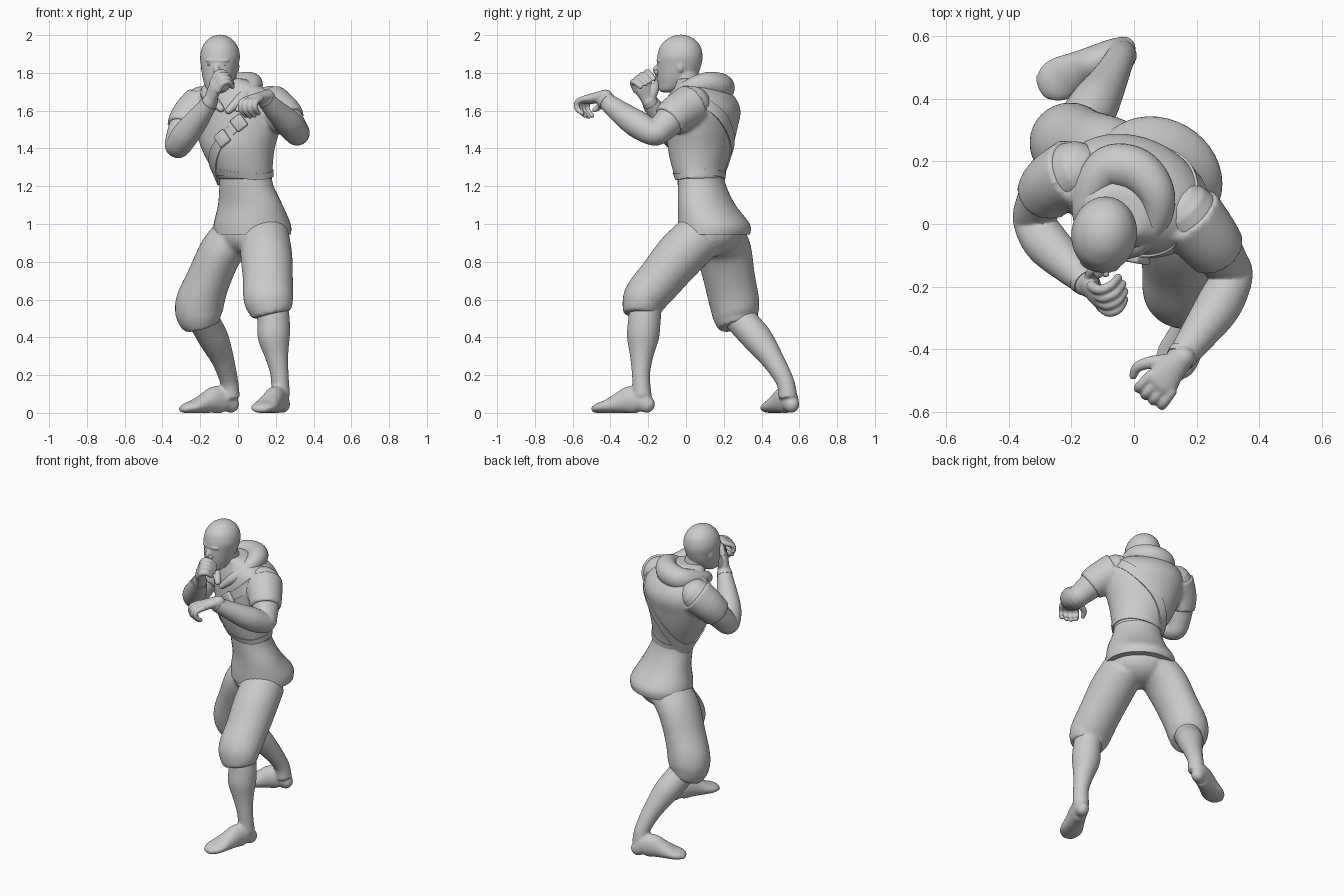
import bpy, bmesh, math
from mathutils import Vector, Matrix

if "Cube" in bpy.data.objects:
    bpy.data.objects.remove(bpy.data.objects["Cube"])

SIDES = 28


def spline(rows, n=6):
    """Catmull-Rom samples through rows of numbers."""
    out = []
    for i in range(len(rows) - 1):
        p = [rows[max(0, min(len(rows) - 1, i + k))] for k in (-1, 0, 1, 2)]
        for j in range(n):
            t = j / n
            out.append([0.5 * (2 * b + (c - a) * t + (2 * a - 5 * b + 4 * c - d) * t * t
                               + (3 * b - a - 3 * c + d) * t ** 3) for a, b, c, d in zip(*p)])
    return out + [list(rows[-1])]


def finish(name, bm, angle=50):
    bmesh.ops.recalc_face_normals(bm, faces=bm.faces[:])
    me = bpy.data.meshes.new(name)
    bm.to_mesh(me)
    bm.free()
    me.polygons.foreach_set("use_smooth", [True] * len(me.polygons))
    me.set_sharp_from_angle(angle=math.radians(angle))
    ob = bpy.data.objects.new(name, me)
    bpy.context.collection.objects.link(ob)
    return ob


def skin(name, rings, closed=False, floor=False):
    """Bridge rings of points into a surface, capping open ends."""
    bm = bmesh.new()
    vs = [[bm.verts.new((p[0], p[1], max(p[2], 0.0) if floor else p[2])) for p in r] for r in rings]
    m = len(rings[0])
    for i in range(len(vs) if closed else len(vs) - 1):
        a, b = vs[i], vs[(i + 1) % len(vs)]
        for k in range(m):
            bm.faces.new((a[k], a[(k + 1) % m], b[(k + 1) % m], b[k]))
    if not closed:
        bm.faces.new(vs[0])
        bm.faces.new(vs[-1])
    return finish(name, bm)


def fuse(name, parts, voxel, smooth=4):
    """Melt overlapping parts into one smooth skin."""
    bm = bmesh.new()
    for ob in parts:
        me = ob.data
        me.transform(ob.matrix_basis)
        bm.from_mesh(me)
        bpy.data.objects.remove(ob)
    ob = finish(name, bm, 180)
    mod = ob.modifiers.new("melt", 'REMESH')
    mod.mode, mod.voxel_size, mod.use_smooth_shade = 'VOXEL', voxel, True
    mod = ob.modifiers.new("soften", 'SMOOTH')
    mod.factor, mod.iterations = .5, smooth
    return ob


def tube(name, rows, ref=(0, 1, 0), sides=SIDES, n=6, dome=False, floor=False):
    """Limb along rows (x, y, z, radius across, radius along ref)."""
    s = spline([r if len(r) == 5 else (*r, r[-1]) for r in rows], n)
    rings = []
    for i, r in enumerate(s):
        t = (Vector(s[min(i + 1, len(s) - 1)][:3]) - Vector(s[max(i - 1, 0)][:3])).normalized()
        u = Vector(ref).cross(t).normalized()
        v = t.cross(u)
        steps = [(0, 1)]
        if dome and i in (0, len(s) - 1):
            steps = [(math.sin(q), math.cos(q)) for q in (0, 0.4, 0.8, 1.2, 1.5)]
            if i == 0:
                steps = [(-a, b) for a, b in reversed(steps)]
        for off, k in steps:
            c = Vector(r[:3]) + t * off * min(r[3], r[4])
            rings.append([c + u * math.cos(w) * r[3] * k + v * math.sin(w) * r[4] * k
                          for w in (2 * math.pi * j / sides for j in range(sides))])
    return skin(name, rings, floor=floor)


def oval(row, th, grow=0.0):
    """Point on a horizontal section (z, cx, cy, a, b, yaw degrees)."""
    z, cx, cy, a, b, yaw = row
    q = math.radians(yaw)
    x, y = (a + grow) * math.cos(th), (b + grow) * math.sin(th)
    return Vector((cx + x * math.cos(q) - y * math.sin(q), cy + x * math.sin(q) + y * math.cos(q), z))


def stack(name, rows, n=6):
    return skin(name, [[oval(r, 2 * math.pi * k / 40) for k in range(40)] for r in spline(rows, n)])


def ball(name, loc, size, rot=(0, 0, 0)):
    bm = bmesh.new()
    bmesh.ops.create_uvsphere(bm, u_segments=20, v_segments=12, radius=1)
    ob = finish(name, bm)
    ob.location, ob.scale, ob.rotation_euler = loc, size, rot
    return ob


# Tunic skirt, and the fitted jacket with its short sleeves
stack("tunic_skirt", [(0.945, .075, .148, .212, .184, -30), (1.0, .075, .147, .210, .184, -30),
                      (1.1, .065, .110, .180, .142, -30), (1.2, .045, .085, .150, .122, -28),
                      (1.28, .035, .075, .142, .116, -25)])
CHEST = [(1.235, .04, .075, .149, .122, -24), (1.3, .02, .07, .168, .140, -24),
         (1.4, 0, .075, .200, .165, -24), (1.5, 0, .085, .230, .176, -24),
         (1.6, 0, .095, .245, .182, -24), (1.68, -.01, .085, .220, .155, -24),
         (1.735, -.03, .06, .150, .110, -22), (1.77, -.05, .03, .08, .08, -15)]
ARMS = {"right": [(-.19, .165, 1.63, .100), (-.262, .125, 1.56, .086), (-.308, .055, 1.46, .073),
                  (-.318, .005, 1.415, .067), (-.28, -.06, 1.47, .072), (-.21, -.13, 1.56, .060),
                  (-.145, -.195, 1.65, .040)],
        "left": [(.17, .03, 1.63, .102), (.237, -.05, 1.58, .090), (.292, -.125, 1.51, .074),
                 (.312, -.17, 1.482, .067), (.27, -.26, 1.53, .073), (.20, -.36, 1.60, .058),
                 (.14, -.44, 1.665, .042)]}
sleeves = [tube(arm + "_sleeve", [(*r[:3], r[3] + .013) for r in spline(rows[:3], 4)[:7]], ref=(1, 0, 0))
           for arm, rows in ARMS.items()]
fuse("jacket", [stack("torso", CHEST)] + sleeves, .011, 5)

# Bands that wrap the chest, with two pouches
FINE = spline(CHEST, 12)


def chest_at(th, z, grow):
    for a, b in zip(FINE, FINE[1:]):
        if a[0] <= z <= b[0]:
            t = (z - a[0]) / (b[0] - a[0])
            return oval([p + (q - p) * t for p, q in zip(a, b)], th, grow)
    return oval([z] + FINE[0][1:], th, grow)


def band(name, height, half, thick):
    rings = []
    for k in range(72):
        th = 2 * math.pi * k / 72
        rings.append([chest_at(th, height(th) + dz, g) for dz, g in
                      ((-half, -.01), (-half, thick), (half, thick), (half, -.01))])
    return skin(name, rings, closed=True)


def sash(th):
    return 1.46 + .22 * math.cos(th)


band("chest_sash", sash, .035, .007)
band("jacket_hem", lambda th: 1.262 + .012 * math.sin(2 * th), .016, .005)
for i, deg in enumerate((-70, -92)):
    th = math.radians(deg)
    bm = bmesh.new()
    bmesh.ops.create_cube(bm, size=1, matrix=Matrix.Diagonal((.068, .03, .075, 1)))
    bmesh.ops.bevel(bm, geom=bm.edges[:], offset=.008, segments=2, affect='EDGES', profile=.5)
    pouch = finish("sash_pouch_%d" % i, bm)
    pouch.matrix_world = (Matrix.Translation(chest_at(th, sash(th), .012))
                          @ Matrix.Rotation(math.radians(-24 + (deg + 90) * .7), 4, 'Z')
                          @ Matrix.Rotation(-.65, 4, 'Y'))

# Lowered hood lying round the neck
tube("hood", [(-.05, -.10, 1.60, .018), (.02, -.065, 1.665, .033), (.07, .01, 1.715, .046),
              (.07, .10, 1.742, .060), (.01, .17, 1.73, .072), (-.08, .18, 1.715, .070),
              (-.14, .10, 1.70, .055), (-.15, 0, 1.675, .038), (-.09, -.085, 1.61, .018)],
     ref=(0, 0, 1), dome=True)

# Neck and head
face = [tube("neck", [(-.05, .05, 1.62, .08), (-.065, .02, 1.7, .068), (-.08, -.01, 1.8, .07)]),
        stack("skull", [(1.697, -.11, -.095, .028, .030, -8), (1.708, -.109, -.088, .052, .054, -8),
                        (1.735, -.106, -.067, .070, .080, -8), (1.78, -.101, -.047, .087, .104, -8),
                        (1.84, -.097, -.036, .099, .117, -8), (1.89, -.095, -.032, .105, .120, -8),
                        (1.94, -.095, -.030, .093, .107, -8), (1.976, -.095, -.028, .066, .076, -8),
                        (1.995, -.095, -.028, .035, .041, -8), (2.002, -.095, -.028, .006, .007, -8)]),
        ball("nose", (-.113, -.153, 1.818), (.017, .022, .026), (-.35, 0, -.14)),
        ball("brow", (-.110, -.132, 1.866), (.064, .023, .014), (0, 0, -.14)),
        ball("mouth", (-.112, -.141, 1.768), (.030, .014, .013), (0, 0, -.14))]
for s in (-1, 1):
    face.append(ball("ear", (-.095 + s * .092, -.02 - s * .014, 1.835), (.010, .020, .032), (.2, 0, -.14)))
    ball("left_eye" if s > 0 else "right_eye", (-.111 + s * .037, -.134 - s * .004, 1.843), (.014, .010, .006))
fuse("head", face, .0055, 3)

# Legs: knee-length pants melted into one garment, bare shins and feet
PANTS = {"rear": [(0, .18, .95, .12, .13), (-.085, .2, .86, .116, .146), (-.155, .23, .71, .117, .137),
                  (-.20, .255, .59, .128, .133), (-.205, .263, .52, .124, .123), (-.19, .275, .46, .098, .103)],
         "front": [(.14, .08, .94, .13, .13), (.15, -.03, .835, .137, .132), (.158, -.13, .715, .133, .123),
                   (.16, -.21, .62, .133, .117), (.17, -.23, .565, .124, .108), (.18, -.235, .52, .103, .095)]}
fuse("pants", [tube(leg, rows) for leg, rows in PANTS.items()]
     + [ball("seat", (.065, .135, .95), (.190, .160, .125), (0, 0, -.5))], .011, 6)
SHINS = {"rear": [(-.20, .26, .53, .085), (-.165, .32, .46, .082), (-.125, .385, .385, .079),
                  (-.08, .46, .28, .060), (-.047, .525, .165, .048), (-.04, .54, .08, .05)],
         "front": [(.175, -.21, .6, .085), (.188, -.22, .49, .086), (.19, -.228, .4, .085),
                   (.205, -.235, .3, .062), (.22, -.238, .2, .048), (.226, -.232, .09, .05)]}
FEET = {"rear": ((-.035, .56), (-.285, .44)), "front": ((.236, -.205), (.118, -.475))}
for leg in ("rear", "front"):
    (hx, hy), (tx, ty) = FEET[leg]
    rows = [(hx + (tx - hx) * t, hy + (ty - hy) * t, h * .95, w, h) for t, w, h in
            ((0, .040, .045), (.14, .048, .070), (.35, .054, .072), (.55, .060, .055),
             (.78, .070, .036), (.93, .063, .028), (1, .048, .022))]
    foot = tube("foot", rows, ref=(0, 0, 1), dome=True, floor=True)
    fuse(leg + "_lower_leg", [tube("shin", SHINS[leg]), foot], .008, 5)


def hand(wrist, f, u, side):
    """Loosely closed hand: f points to the knuckles, u out of the back of the hand."""
    f = Vector(f).normalized()
    u = (Vector(u) - f * f.dot(u)).normalized()
    s = f.cross(u) * side

    def at(a, b, c):
        return tuple(Vector(wrist) + f * a + s * b + u * c)
    parts = [tube("palm", [(*at(-.02, 0, 0), .038, .036), (*at(.04, .004, .002), .047, .030),
                           (*at(.09, 0, .002), .053, .026), (*at(.108, 0, 0), .046, .020)],
                  ref=u, sides=20, dome=True)]
    for i in range(4):
        b = -.042 + .028 * i
        k = (.82, .95, 1.0, .95)[i]
        parts.append(tube("finger",
                          [(*at(.09, b, .004), .0175), (*at(.10 + .045 * k, b * 1.1, -.006), .0165),
                           (*at(.10 + .058 * k, b * 1.1, -.045 * k), .015),
                           (*at(.10 + .025 * k, b, -.085 * k), .013)], ref=s, sides=12, n=4, dome=True))
    parts.append(tube("thumb", [(*at(.02, .022, -.01), .025), (*at(.06, .065, -.02), .021),
                                (*at(.105, .092, -.034), .017), (*at(.138, .085, -.048), .013)],
                      ref=u, sides=12, n=4, dome=True))
    return parts


# Bare arms with hands raised in a guard
HANDS = {"left": hand((.145, -.44, 1.673), (-.62, -.74, -.15), (-.1, -.1, 1), 1),
         "right": hand((-.145, -.195, 1.65), (.35, -.42, .95), (-.5, -.6, .6), -1)}
for arm, rows in ARMS.items():
    limb = tube("limb", rows, ref=(1, .3, 0) if arm == "left" else (1, -.3, 0), dome=True)
    fuse(arm + "_arm_and_hand", [limb] + HANDS[arm], .0048, 3)
    a, b = Vector(rows[-2]), Vector(rows[-1])
    ring = [(*(a + (b - a) * t)[:3], (a + (b - a) * t)[3] + .003) for t in (.72, .82, .9)]
    tube(arm + "_wrist_band", ring, ref=(1, 0, 0))
